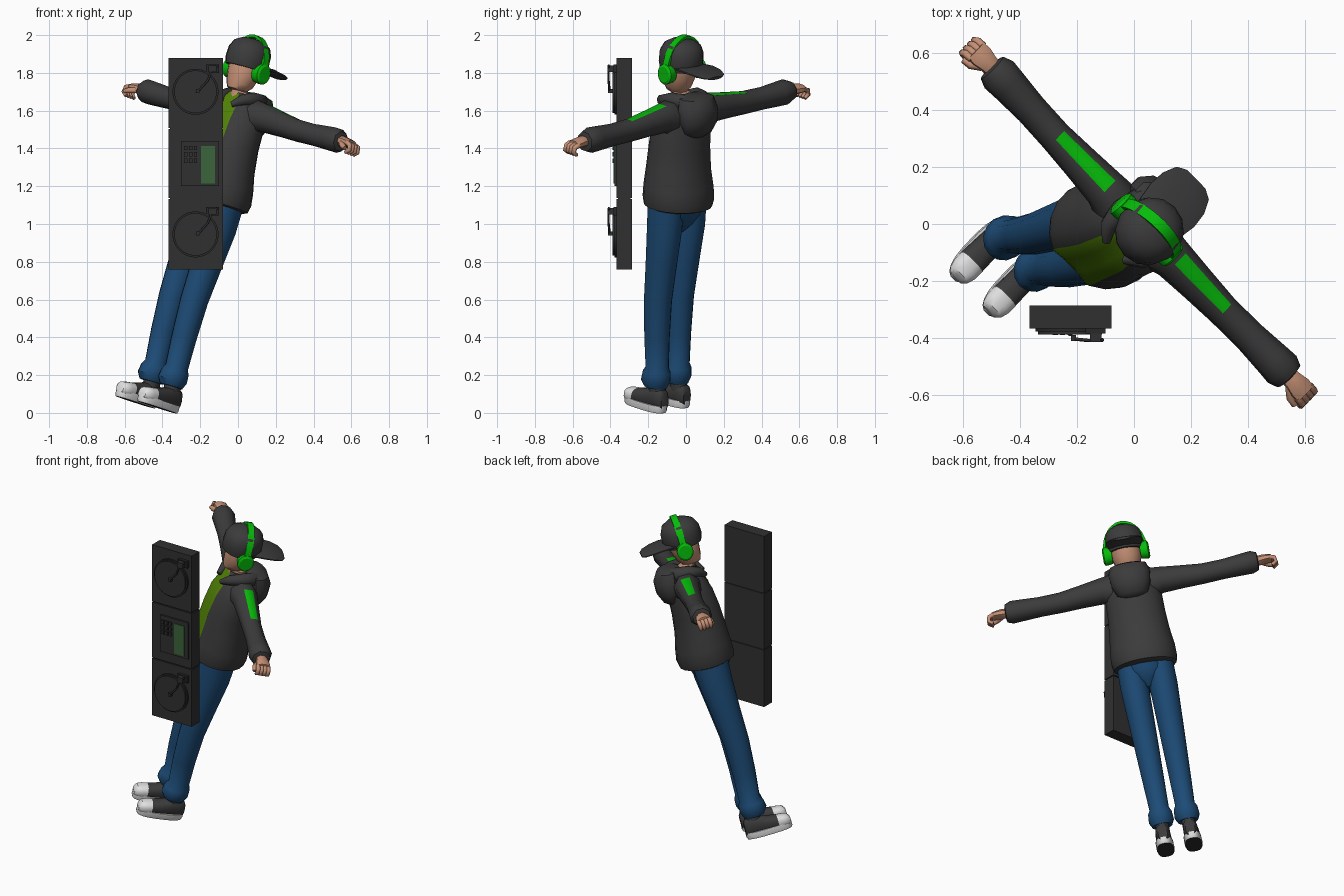
import bpy, bmesh, math
from mathutils import Vector, Matrix

# ---------- colours ----------
def material(name, r, g, b):
    m = bpy.data.materials.new(name)
    m.diffuse_color = (r, g, b, 1)
    return m

CHARCOAL = material("charcoal cloth", .044, .044, .044)
BLACK = material("equipment black", .03, .03, .03)
DARK = material("equipment dark trim", .022, .022, .022)
DENIM = material("denim blue", .012, .07, .18)
SKIN = material("skin", .56, .28, .18)
GREEN = material("bright green", .002, .5, .003)
SHIRT = material("shirt green", .085, .23, .002)
SCREEN = material("screen green", .045, .13, .045)
WHITE = material("white rubber", .75, .75, .75)

# ---------- leaning body frame: X = wearer's left, Y = back, Z = up ----------
up = Vector((.27, .07, .96)).normalized()
left = Vector((.687, -.709, -.16))
left = (left - up * left.dot(up)).normalized()
BODY = Matrix((left, up.cross(left), up)).transposed().to_4x4()
BODY.translation = (-.455, -.15, .034)
WORLD = Matrix.Identity(4)
# legs swing slightly from the hips
LEGS = (BODY @ Matrix.Translation((0, 0, 1.1)) @ Matrix.Rotation(.018, 4, 'Y')
        @ Matrix.Rotation(.016, 4, 'X') @ Matrix.Translation((0, 0, -1.1)))

# ---------- helpers ----------
def skin(name, rings, mats, rule=None, frame=BODY, angle=40):
    """Join rings of points; rule(ring, segment) picks a material."""
    bm = bmesh.new()
    vs = [[bm.verts.new(p) for p in ring] for ring in rings]
    n = len(vs[0])
    for i in range(len(vs) - 1):
        for j in range(n):
            k = (j + 1) % n
            f = bm.faces.new((vs[i][j], vs[i][k], vs[i + 1][k], vs[i + 1][j]))
            if rule:
                f.material_index = rule(i, j)
    for ring, i in ((vs[0], -1), (vs[-1], len(vs))):
        f = bm.faces.new(ring)
        if rule:
            f.material_index = rule(i, -1)
    bmesh.ops.recalc_face_normals(bm, faces=bm.faces)
    me = bpy.data.meshes.new(name)
    bm.to_mesh(me)
    bm.free()
    for m in mats:
        me.materials.append(m)
    me.shade_smooth()
    me.set_sharp_from_angle(angle=math.radians(angle))
    ob = bpy.data.objects.new(name, me)
    ob.matrix_world = frame
    bpy.context.collection.objects.link(ob)
    return ob

def loft(name, sections, axis, n, mats, rule=None, side=1, frame=BODY, angle=40,
         power=1, dent=None):
    """Sections (x, y, z, radius_a, radius_b) stacked along an axis; power < 1 is boxier."""
    rings = []
    for x, y, z, ra, rb in sections:
        ring = []
        for j in range(n):
            t = 2 * math.pi * (j + .5) / n
            c, s = math.cos(t), math.sin(t)
            a = ra * math.copysign(abs(c) ** power, c)
            b = rb * math.copysign(abs(s) ** power, s)
            dx, dy, dz = {'X': (0, a, b), 'Y': (a, 0, b), 'Z': (a, b, 0)}[axis]
            if dent and j in dent:
                dy *= .87
            ring.append((side * (x + dx), y + dy, z + dz))
        rings.append(ring)
    return skin(name, rings, mats, rule, frame, angle)

def tube(name, pts, mat, side=1, frame=BODY, res=2):
    """Round tube through points (x, y, z, radius)."""
    cu = bpy.data.curves.new(name, 'CURVE')
    cu.dimensions = '3D'
    cu.bevel_depth, cu.bevel_resolution, cu.use_fill_caps = 1, res, True
    sp = cu.splines.new('POLY')
    sp.points.add(len(pts) - 1)
    for p, (x, y, z, r) in zip(sp.points, pts):
        p.co, p.radius = (side * x, y, z, 1), r
    cu.materials.append(mat)
    ob = bpy.data.objects.new(name, cu)
    ob.matrix_world = frame
    bpy.context.collection.objects.link(ob)

def box(name, lo, hi, mat):
    rings = [[(lo[0], lo[1], z), (hi[0], lo[1], z), (hi[0], hi[1], z), (lo[0], hi[1], z)]
             for z in (lo[2], hi[2])]
    return skin(name, rings, [mat], frame=WORLD)

def disc(name, x, z, r, y0, y1, mat, n=28):
    loft(name, [(x, y0, z, r, r), (x, y1, z, r, r)], 'Y', n, [mat], frame=WORLD)

# ---------- torso: open jacket with the shirt set back down the front ----------
loft("jacket", [(0, .04, 1.115, .165, .15), (0, .04, 1.125, .19, .173), (0, .04, 1.165, .2, .18),
                (0, .035, 1.23, .198, .174), (0, .025, 1.33, .184, .16), (0, .02, 1.45, .175, .15),
                (0, .025, 1.57, .172, .14), (0, .035, 1.65, .15, .12), (0, .03, 1.70, .105, .09),
                (0, .02, 1.725, .07, .07)],
     'Z', 20, [CHARCOAL, SHIRT], lambda i, j: int(j in (13, 14, 15)), dent=(14, 15))

# ---------- hood lying on the back and its collar ----------
loft("hood", [(0, .14, 1.525, .05, .03), (0, .14, 1.55, .095, .06), (0, .145, 1.61, .12, .08),
              (0, .135, 1.68, .128, .088), (0, .12, 1.735, .112, .07), (0, .11, 1.75, .07, .04)],
     'Z', 12, [CHARCOAL])
tube("hood_collar", [(.045, -.085, 1.65, .015), (.085, -.05, 1.69, .03), (.095, .02, 1.71, .04),
                     (.075, .09, 1.71, .045), (0, .12, 1.70, .05), (-.075, .09, 1.71, .045),
                     (-.095, .02, 1.71, .04), (-.085, -.05, 1.69, .03), (-.045, -.085, 1.65, .015)],
     CHARCOAL)

# ---------- head, cap worn backwards ----------
loft("head", [(0, .005, 1.66, .052, .052), (0, .005, 1.735, .052, .055), (0, -.03, 1.74, .05, .058),
              (0, -.022, 1.768, .072, .074), (0, -.016, 1.82, .088, .085), (0, -.01, 1.90, .096, .098),
              (0, 0, 1.97, .07, .08)], 'Z', 14, [SKIN])
loft("cap", [(0, -.014, 1.862, .108, .112), (0, -.014, 1.90, .116, .122), (0, -.014, 1.955, .115, .119),
             (0, -.012, 1.995, .097, .10), (0, -.01, 2.018, .06, .062), (0, -.01, 2.025, .015, .015)],
     'Z', 14, [CHARCOAL])
loft("cap_bill", [(0, .04, 1.885, .10, .014), (0, .12, 1.888, .113, .014), (0, .18, 1.884, .107, .012),
                  (0, .23, 1.877, .085, .010), (0, .25, 1.872, .05, .008)], 'Y', 12, [CHARCOAL])

# ---------- headphones ----------
band = []
for k in range(15):
    t = math.pi * k / 14
    band.append([(r * math.cos(t), y, 1.87 + (r + .044) * math.sin(t))
                 for r, y in ((.118, -.02), (.132, -.02), (.132, .02), (.118, .02))])
skin("headphone_band", band, [GREEN])
for s, tag in ((1, "left"), (-1, "right")):
    loft(tag + "_ear_cup", [(.085, 0, 1.85, .045, .05), (.115, 0, 1.85, .05, .055),
                            (.132, 0, 1.85, .05, .055), (.14, 0, 1.85, .038, .042)],
         'X', 14, [GREEN], side=s, angle=30)

    # ---------- sleeve with a stripe along the top; right arm held higher ----------
    lift = 0 if s > 0 else .055
    def raised(rows):
        return [(r[0], r[1], r[2] + lift * max(0, r[0] - .1) / .7) + tuple(r[3:]) for r in rows]
    loft(tag + "_sleeve", raised([(.05, .04, 1.60, .09, .10), (.13, .045, 1.625, .085, .092),
                           (.18, .05, 1.628, .075, .08), (.30, .053, 1.615, .066, .07),
                           (.43, .056, 1.60, .058, .062), (.56, .06, 1.595, .058, .06),
                           (.68, .062, 1.593, .066, .066), (.73, .062, 1.592, .07, .068),
                           (.765, .062, 1.59, .056, .054), (.77, .062, 1.59, .035, .03)]),
         'X', 8, [CHARCOAL, GREEN], lambda i, j: int(j == 1 and i in (2, 3)), side=s, angle=50)

    # ---------- hand with curled fingers ----------
    loft(tag + "_hand", raised([(.75, .062, 1.59, .033, .028), (.785, .062, 1.592, .036, .03),
                         (.82, .062, 1.59, .044, .026), (.85, .062, 1.586, .042, .022)]),
         'X', 8, [SKIN], side=s)
    for k in range(4):
        y = .03 + .021 * k
        tube(f"{tag}_finger_{k + 1}", raised([(.84, y, 1.588, .014), (.868, y, 1.578, .014),
                                       (.874, y, 1.552, .013), (.85, y, 1.535, .010)]),
             SKIN, s, res=1)
    tube(tag + "_thumb", raised([(.795, .04, 1.58, .017), (.825, .018, 1.568, .016),
                          (.855, .014, 1.555, .012)]), SKIN, s, res=1)

    # ---------- jeans leg with bunched cuff ----------
    loft(tag + "_jeans_leg", [(.085, .035, 1.16, .085, .11), (.086, .035, 1.0, .087, .102),
                              (.084, .022, .8, .08, .088), (.082, .008, .6, .073, .077),
                              (.08, .012, .4, .066, .07), (.078, .022, .235, .06, .064),
                              (.078, .02, .21, .073, .077), (.078, .016, .165, .077, .082),
                              (.078, .02, .13, .06, .064)], 'Z', 14, [DENIM],
         side=s, frame=LEGS)

    # ---------- shoe: sole, upper with white toe cap, ankle ----------
    loft(tag + "_shoe_sole", [(.085, -.043, 0, .05, .138), (.085, -.043, .012, .054, .143),
                              (.085, -.043, .04, .053, .142)], 'Z', 20, [WHITE, DARK],
         lambda i, j: int(i == -1), side=s, frame=LEGS, power=.75)
    loft(tag + "_shoe_upper", [(.085, -.182, .045, .028, .02), (.085, -.168, .05, .042, .034),
                               (.085, -.14, .052, .05, .038), (.085, -.105, .053, .05, .041),
                               (.085, -.05, .058, .048, .047), (.084, 0, .066, .046, .055),
                               (.083, .05, .072, .044, .06), (.083, .083, .068, .038, .055),
                               (.083, .096, .06, .028, .04)], 'Y', 16, [CHARCOAL, WHITE],
         lambda i, j: int(i < 3), side=s, frame=LEGS, power=.8)
    loft(tag + "_ankle", [(.081, .035, .06, .042, .052), (.079, .03, .15, .042, .048)],
         'Z', 12, [CHARCOAL], side=s, frame=LEGS)

# ---------- jeans seat ----------
loft("jeans_seat", [(0, .03, .985, .02, .06), (0, .035, 1.03, .09, .095), (0, .035, 1.08, .14, .12),
                    (0, .035, 1.15, .165, .135)], 'Z', 16, [DENIM])

# ---------- upright music console: two decks around a mixer ----------
for name, z0, z1 in (("lower_deck", .758, 1.132), ("mixer_body", 1.138, 1.502),
                     ("upper_deck", 1.508, 1.88)):
    box(name, (-.368, -.367, z0), (-.08, -.287, z1), BLACK)
box("console_core", (-.36, -.36, .77), (-.086, -.293, 1.87), BLACK)

for tag, zc in (("lower", .945), ("upper", 1.70)):
    disc(tag + "_platter_rim", -.225, zc, .122, -.367, -.378, DARK)
    disc(tag + "_platter", -.225, zc, .113, -.367, -.388, BLACK)
    disc(tag + "_spindle", -.225, zc, .006, -.388, -.394, DARK, 10)
    # tonearm base, post and bent arm
    box(tag + "_tonearm_base", (-.17, -.385, zc + .10), (-.10, -.367, zc + .145), DARK)
    box(tag + "_tonearm_post", (-.155, -.415, zc + .105), (-.115, -.385, zc + .14), BLACK)
    tube(tag + "_tonearm", [(-.11, -.408, zc + .14, .007), (-.14, -.41, zc + .11, .006),
                            (-.16, -.41, zc + .06, .006), (-.205, -.405, zc + .01, .006)],
         BLACK, frame=WORLD, res=1)
    box(tag + "_cartridge", (-.222, -.412, zc - .006), (-.204, -.39, zc + .014), BLACK)

# mixer panel, screen, buttons
box("mixer_panel", (-.302, -.378, 1.20), (-.10, -.367, 1.44), BLACK)
box("mixer_screen", (-.197, -.383, 1.215), (-.123, -.378, 1.412), SCREEN)
for r in range(3):
    for c in range(3):
        x, z = -.277 + .026 * c, 1.335 + .034 * r
        box(f"button_{r}_{c}", (x - .009, -.39, z - .011), (x + .009, -.378, z + .011), BLACK)
